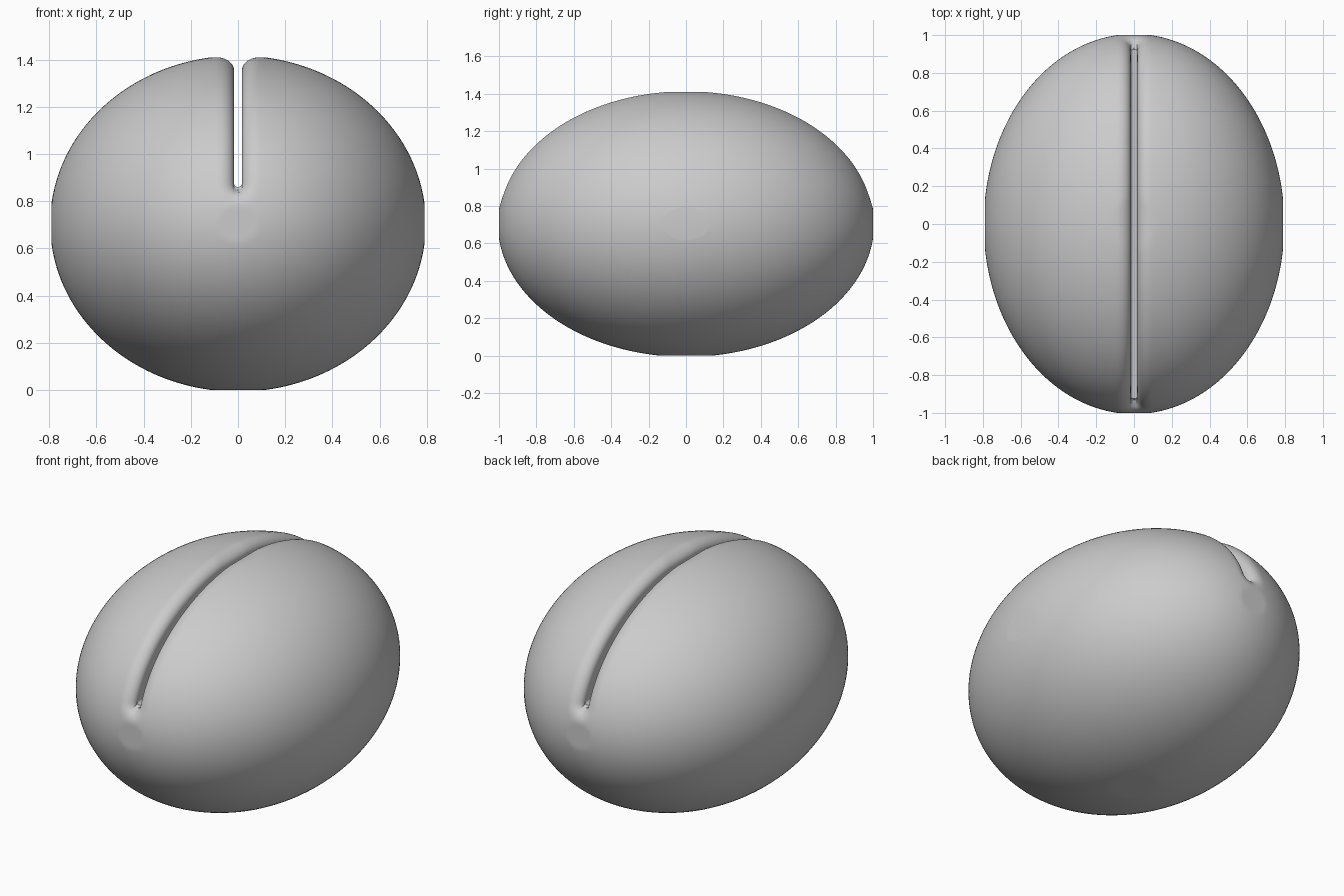
import bpy
import bmesh
from math import sin, cos, pi, sqrt, hypot
from mathutils import Vector

old = bpy.data.objects.get("Cube")
if old:
    bpy.data.objects.remove(old, do_unlink=True)

RADII = Vector((0.796, 1.006, 0.712))   # ellipsoid before its poles are flattened
LIMIT = Vector((0.79, 1.0, 0.705))      # flattened half sizes
HALF_SLOT = 0.017
SLOT_FLOOR = 0.86 - LIMIT.z
LIP_WIDTH, LIP_DEPTH = 0.075, 0.055
SEGMENTS = 256

grey = bpy.data.materials.new("plain_grey")
grey.use_nodes = True
colour = (0.6, 0.6, 0.6, 1)
grey.diffuse_color = colour
grey.node_tree.nodes["Principled BSDF"].inputs["Base Color"].default_value = colour


def make_object(name, bm):
    bmesh.ops.recalc_face_normals(bm, faces=bm.faces)
    mesh = bpy.data.meshes.new(name)
    bm.to_mesh(mesh)
    bm.free()
    mesh.materials.append(grey)
    obj = bpy.data.objects.new(name, mesh)
    bpy.context.collection.objects.link(obj)
    return obj


def lip_inset(p):
    """Rounded drop of the surface towards the slot."""
    low = min(p.z - SLOT_FLOOR - HALF_SLOT, 0)
    q = max(hypot(p.x, low) - HALF_SLOT, 0) / LIP_WIDTH
    return LIP_DEPTH * (1 - sqrt(1 - (1 - q) ** 2)) if q < 1 else 0


def body_point(x, angle):
    s = sqrt(max(1 - (x / RADII.x) ** 2, 0))
    p = Vector((x, RADII.y * s * cos(angle), RADII.z * s * sin(angle)))
    p = Vector(max(-m, min(m, c)) for c, m in zip(p, LIMIT))
    shrink = Vector((0, p.y / RADII.y ** 2, p.z / RADII.z ** 2)).normalized()
    return p - shrink * lip_inset(p)


# Rings across the body, closest together at the lips
lip = [HALF_SLOT + LIP_WIDTH * (1 - cos(i / 10 * pi / 2)) for i in range(11)]
start = lip[-1]
outer = [start + (LIMIT.x - start) * sin(i / 40 * pi / 2) for i in range(1, 41)]
half = [HALF_SLOT / 2] + lip + outer
stations = [-x for x in reversed(half)] + [0] + half

bm = bmesh.new()
rings = [[bm.verts.new(body_point(x, 2 * pi * j / SEGMENTS)) for j in range(SEGMENTS)]
         for x in stations]
for a, b in zip(rings, rings[1:]):
    for j in range(SEGMENTS):
        k = (j + 1) % SEGMENTS
        bm.faces.new((a[j], a[k], b[k], b[j]))
bm.faces.new(rings[0])
bm.faces.new(rings[-1])
body = make_object("slotted_body", bm)
body.location.z = LIMIT.z

# Slot cutter with a round floor, running from front to back
bm = bmesh.new()
arc = [(HALF_SLOT * cos(pi + pi * i / 12),
        SLOT_FLOOR + HALF_SLOT + HALF_SLOT * sin(pi + pi * i / 12)) for i in range(13)]
outline = arc + [(HALF_SLOT, 1), (-HALF_SLOT, 1)]
face = bm.faces.new([bm.verts.new((x, -1.2, z)) for x, z in outline])
side = bmesh.ops.extrude_face_region(bm, geom=[face])["geom"]
bmesh.ops.translate(bm, vec=(0, 2.4, 0),
                    verts=[v for v in side if isinstance(v, bmesh.types.BMVert)])
cutter = make_object("slot_cutter", bm)
cutter.location.z = LIMIT.z
cutter.hide_render = True

# Cut the slot and keep only the finished body
bpy.context.view_layer.objects.active = body
cut = body.modifiers.new("slot", 'BOOLEAN')
cut.operation = 'DIFFERENCE'
cut.solver = 'EXACT'
cut.object = cutter
bpy.ops.object.select_all(action='DESELECT')
body.select_set(True)
bpy.ops.object.modifier_apply(modifier=cut.name)
bpy.data.objects.remove(cutter, do_unlink=True)
bpy.ops.object.shade_smooth_by_angle(angle=pi / 5)
